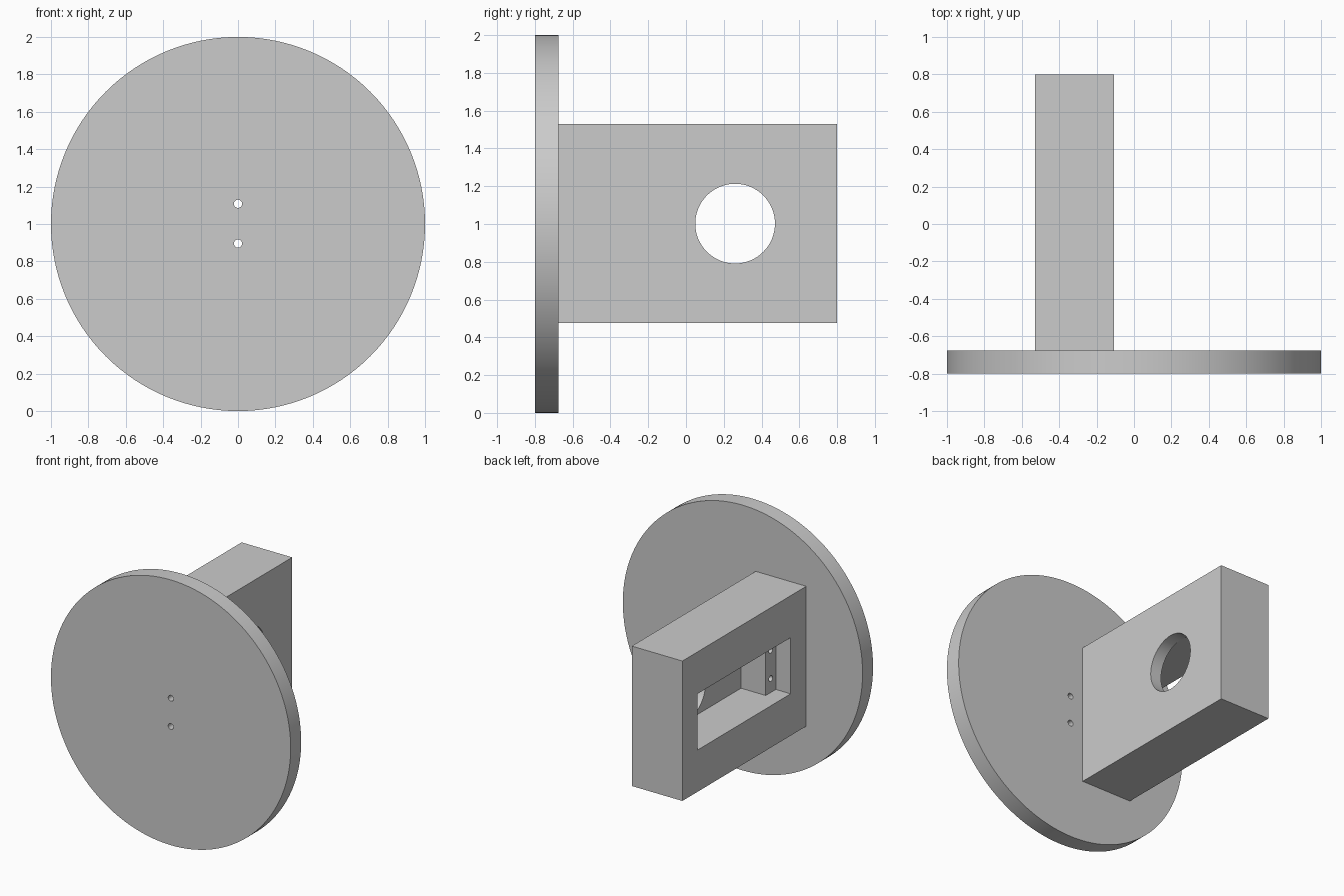
import bpy
import math

cube = bpy.data.objects.get("Cube")
if cube:
    bpy.data.objects.remove(cube, do_unlink=True)

grey = bpy.data.materials.new("plain grey")
grey.use_nodes = True
colour = (0.6, 0.6, 0.6, 1)
grey.diffuse_color = colour
grey.node_tree.nodes["Principled BSDF"].inputs["Base Color"].default_value = colour


def box(name, low, high):
    """Box between two opposite corners."""
    mid = [(a + b) / 2 for a, b in zip(low, high)]
    bpy.ops.mesh.primitive_cube_add(size=1, location=mid)
    ob = bpy.context.object
    ob.name = name
    ob.scale = [b - a for a, b in zip(low, high)]
    bpy.ops.object.transform_apply(location=True, rotation=False, scale=True)
    ob.data.materials.append(grey)
    return ob


def cylinder(name, centre, radius, depth, axis, sides):
    """Cylinder lying along the x or y axis."""
    turn = (0, math.pi / 2, 0) if axis == "x" else (math.pi / 2, 0, 0)
    bpy.ops.mesh.primitive_cylinder_add(vertices=sides, radius=radius, depth=depth,
                                        location=centre, rotation=turn)
    ob = bpy.context.object
    ob.name = name
    bpy.ops.object.transform_apply(location=True, rotation=True, scale=True)
    ob.data.materials.append(grey)
    return ob


def cut(target, cutter):
    """Subtract the cutter, apply, and remove it."""
    mod = target.modifiers.new("cut", "BOOLEAN")
    mod.operation = "DIFFERENCE"
    mod.solver = "EXACT"
    mod.object = cutter
    bpy.context.view_layer.objects.active = target
    bpy.ops.object.modifier_apply(modifier=mod.name)
    bpy.data.objects.remove(cutter, do_unlink=True)


def smooth(ob):
    bpy.ops.object.select_all(action="DESELECT")
    ob.select_set(True)
    bpy.context.view_layer.objects.active = ob
    bpy.ops.object.shade_smooth_by_angle(angle=math.radians(30))


screw_heights = (0.895, 1.108)
screw_radius = 0.022

# Round plate with two small through holes
plate = cylinder("round_plate", (0, -0.738, 1), 1, 0.125, "y", 128)
for z in screw_heights:
    cut(plate, cylinder("plate_hole", (0, -0.738, z), screw_radius, 0.4, "y", 24))
smooth(plate)

# Motor housing block behind the plate
housing = box("motor_housing", (-0.53, -0.676, 0.475), (-0.108, 0.8, 1.53))

# Shallow recess for the mounting ears, then the deeper body pocket
cut(housing, box("ear_recess", (-0.7, -0.49, 0.79), (-0.406, 0.62, 1.214)))
cut(housing, box("body_pocket", (-0.7, -0.37, 0.79), (-0.2, 0.5, 1.214)))

# Round shaft opening through the remaining wall
cut(housing, cylinder("shaft_opening", (-0.15, 0.26, 1.002), 0.211, 0.3, "x", 64))

# Blind screw holes in the ledges at both ends of the pocket
for y in (-0.43, 0.56):
    for z in screw_heights:
        cut(housing, cylinder("ledge_hole", (-0.4, y, z), screw_radius, 0.4, "x", 24))
smooth(housing)
